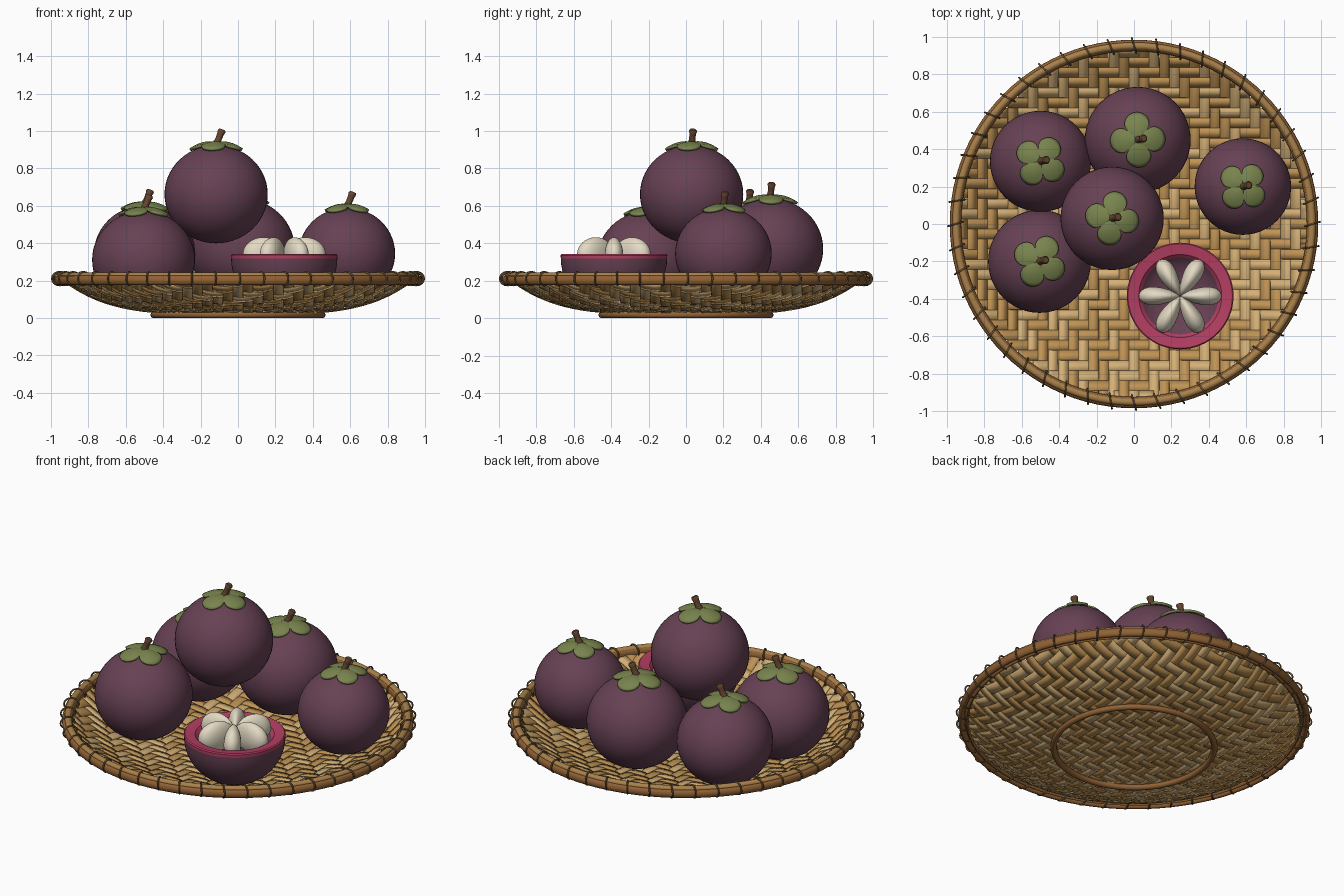
import bpy, bmesh, random
from math import sin, cos, pi, sqrt, radians
from mathutils import Matrix, Vector

random.seed(4)
cube = bpy.data.objects.get("Cube")
if cube:
    bpy.data.objects.remove(cube, do_unlink=True)


def material(name, r, g, b):
    m = bpy.data.materials.new(name)
    m.use_nodes = True
    m.diffuse_color = (r, g, b, 1)
    bsdf = next(n for n in m.node_tree.nodes if n.type == 'BSDF_PRINCIPLED')
    bsdf.inputs["Base Color"].default_value = (r, g, b, 1)
    bsdf.inputs["Roughness"].default_value = 0.7
    return m


PURPLE = material("purple rind", .135, .053, .088)
GREEN = material("leaf green", .19, .23, .075)
STEM = material("stem brown", .13, .06, .03)
PINK = material("pink flesh", .46, .05, .125)
CREAM = material("cream segment", .77, .70, .55)
TAN = material("tan cane", .52, .29, .09)
STRAW = material("light straw", .66, .43, .18)
RIM = material("rim brown", .28, .12, .035)
HOOP = material("hoop tan", .40, .22, .07)
BINDING = material("binding olive brown", .17, .10, .04)


def finish(name, bm, mats, angle=40, matrix=None):
    """Turn a bmesh into a smooth shaded object."""
    mesh = bpy.data.meshes.new(name)
    if matrix:
        bm.transform(matrix)
    bm.to_mesh(mesh)
    bm.free()
    for m in mats:
        mesh.materials.append(m)
    ob = bpy.data.objects.new(name, mesh)
    bpy.context.collection.objects.link(ob)
    bpy.ops.object.select_all(action='DESELECT')
    ob.select_set(True)
    bpy.context.view_layer.objects.active = ob
    bpy.ops.object.shade_smooth_by_angle(angle=radians(angle))
    return ob


def sweep(bm, rings, closed=False, mat_of=lambda k: 0):
    """Skin a list of equally long closed point rings."""
    loops = [[bm.verts.new(p) for p in ring] for ring in rings]
    n = len(loops[0])
    for k in range(len(loops) - (0 if closed else 1)):
        a, b = loops[k], loops[(k + 1) % len(loops)]
        for i in range(n):
            f = bm.faces.new((a[i], a[(i + 1) % n], b[(i + 1) % n], b[i]))
            f.material_index = mat_of(k)


def lathe(name, profile, mats, seg=64, closed=False, mat_of=lambda k: 0, matrix=None, angle=40):
    bm = bmesh.new()
    sweep(bm, [[(r * cos(2 * pi * i / seg), r * sin(2 * pi * i / seg), z) for i in range(seg)]
               for r, z in profile], closed, mat_of)
    bmesh.ops.remove_doubles(bm, verts=bm.verts, dist=1e-5)
    bmesh.ops.recalc_face_normals(bm, faces=bm.faces)
    return finish(name, bm, mats, angle, matrix)


def hoop(name, radius, z, wide, tall, mat):
    prof = [(radius + wide * cos(2 * pi * k / 12), z + tall * sin(2 * pi * k / 12)) for k in range(12)]
    return lathe(name, prof, [mat], 96, True, angle=60)


# Woven dish: two crossing sets of ribbons in a twill, clipped to a circle
EDGE, CELL, LIFT = .95, .054, .006
COUNT = int(EDGE / CELL) + 1


def dish(x, y):
    return .026 + .19 * (sqrt(x * x + y * y) / EDGE) ** 4


def over(i, j):
    return 1 if (i + j) % 4 < 2 else -1


def weave(name, along_x):
    bm = bmesh.new()
    for i in range(-COUNT, COUNT + 1):
        shade = 1 if random.random() < .35 else 0
        previous = None
        for s in range(-2 * COUNT, 2 * COUNT + 1):
            # Even samples lie mid-cell, odd ones between two cells
            j = s // 2
            ends = (j, j) if s % 2 == 0 else (j, j + 1)
            rise = sum(over(i, e) if along_x else -over(e, i) for e in ends) * LIFT / 2
            points, clipped = [], 0
            for side in (-.49, .49):
                v = max(-EDGE, min(EDGE, (i + side) * CELL))
                reach = sqrt(EDGE ** 2 - v * v)
                u = max(-reach, min(reach, s * CELL / 2))
                x, y = (u, v) if along_x else (v, u)
                points.append(Vector((x, y, dish(x, y) + rise)))
            if previous:
                if all((p - q).xy.length > .001 for p, q in zip(points, previous)):
                    quad = [previous[0], points[0], points[1], previous[1]]
                    if not along_x:
                        quad.reverse()
                    f = bm.faces.new([bm.verts.new(p) for p in quad])
                    f.material_index = shade
            previous = points
    bmesh.ops.remove_doubles(bm, verts=bm.verts, dist=1e-4)
    ob = finish(name, bm, [TAN, STRAW], 50)
    mod = ob.modifiers.new("thickness", 'SOLIDIFY')
    mod.thickness, mod.offset = .004, 0


weave("weave_across", True)
weave("weave_lengthwise", False)

# Rim hoops and foot ring
hoop("outer_rim_hoop", .967, .202, .018, .026, RIM)
hoop("inner_rim_hoop", .936, .206, .012, .026, RIM)
hoop("top_rim_hoop", .952, .228, .019, .016, HOOP)
hoop("foot_ring", .45, .017, .018, .017, RIM)

# Thin bindings wrapped round the rim
bm = bmesh.new()
for n in range(48):
    turn = Matrix.Rotation(2 * pi * n / 48, 4, 'Z')
    rings = []
    for k in range(16):
        a = 2 * pi * k / 16
        rings.append([turn @ Vector((.955 + (.040 + .005 * cos(t)) * cos(a), .005 * sin(t) + .012 * cos(a),
                                     .211 + (.036 + .005 * cos(t)) * sin(a)))
                      for t in (2 * pi * q / 6 for q in range(6))])
    sweep(bm, rings, True)
bmesh.ops.recalc_face_normals(bm, faces=bm.faces)
finish("rim_bindings", bm, [BINDING], 70)

# Whole fruits: rind, four-lobed calyx and leaning stem
FLAT = .95


def fruit(label, x, y, z, radius, spin):
    place = Matrix.Translation((x, y, z))
    bm = bmesh.new()
    bmesh.ops.create_uvsphere(bm, u_segments=48, v_segments=28, radius=radius)
    finish(label + "_rind", bm, [PURPLE], 60, place @ Matrix.Diagonal((1, 1, FLAT, 1)))

    bm = bmesh.new()
    rings = []
    for k in range(9):
        ring = []
        for i in range(72):
            a = 2 * pi * i / 72
            lobe = abs(cos(2 * a)) if cos(4 * (a)) > -2 else 0
            petal = abs(cos(a * 2)) ** .55 if cos(2 * a) ** 2 > 0 else 0
            size = radius * (.25 + .26 * petal)
            rho = max(.0005, size * k / 8)
            height = FLAT * sqrt(radius ** 2 - rho ** 2) + .012 + .006 * lobe * sin(pi * k / 8)
            ring.append((rho * cos(a + spin), rho * sin(a + spin), height))
        rings.append(ring)
    sweep(bm, rings)
    bmesh.ops.remove_doubles(bm, verts=bm.verts, dist=1e-4)
    bmesh.ops.recalc_face_normals(bm, faces=bm.faces)
    calyx = finish(label + "_calyx", bm, [GREEN], 50, place)
    mod = calyx.modifiers.new("thickness", 'SOLIDIFY')
    mod.thickness, mod.offset = .014, 0

    lean = Matrix.Translation((0, 0, FLAT * radius)) @ Matrix.Rotation(radians(22), 4, Vector((-.25, 1, 0)))
    lathe(label + "_stem", [(0, 0), (.026, 0), (.017, .03), (.018, .065), (.022, .082), (.016, .09), (0, .09)],
          [STEM], 14, matrix=place @ lean, angle=50)


fruit("front_right_fruit", -.505, -.2, .312, .275, radians(62))
fruit("back_right_fruit", -.5, .335, .345, .27, radians(55))
fruit("back_fruit", .02, .45, .37, .283, radians(3))
fruit("top_fruit", -.117, .03, .662, .276, radians(-10))
fruit("left_fruit", .582, .2, .345, .258, radians(50))

# Cut fruit: rind bowl with pink lip and hollow
cut = Matrix.Translation((.247, -.385, 0))
profile = [(.284 * sin(t), .318 - .272 * cos(t)) for t in (pi / 2 * k / 14 for k in range(15))]
lip = len(profile) - 1
profile += [(.285, .336), (.279, .342), (.222, .334), (.205, .315)]
inner = len(profile) - 1
profile += [(.17, .285), (.1, .265), (0, .26)]
lathe("cut_fruit_bowl", profile, [PURPLE, PINK], 64, matrix=cut,
      mat_of=lambda k: 1 if lip <= k < inner else 0)

# Six flesh segments, narrowing to the middle
for n in range(6):
    bm = bmesh.new()
    bmesh.ops.create_uvsphere(bm, u_segments=24, v_segments=16, radius=1)
    for v in bm.verts:
        v.co.y *= .058 * (.8 + .3 * v.co.x)
        v.co.z *= .092
        v.co.x = v.co.x * .11 + .112
    finish("flesh_segment_%d" % (n + 1), bm, [CREAM], 60,
           cut @ Matrix.Translation((0, 0, .34)) @ Matrix.Rotation(n * pi / 3, 4, 'Z'))
